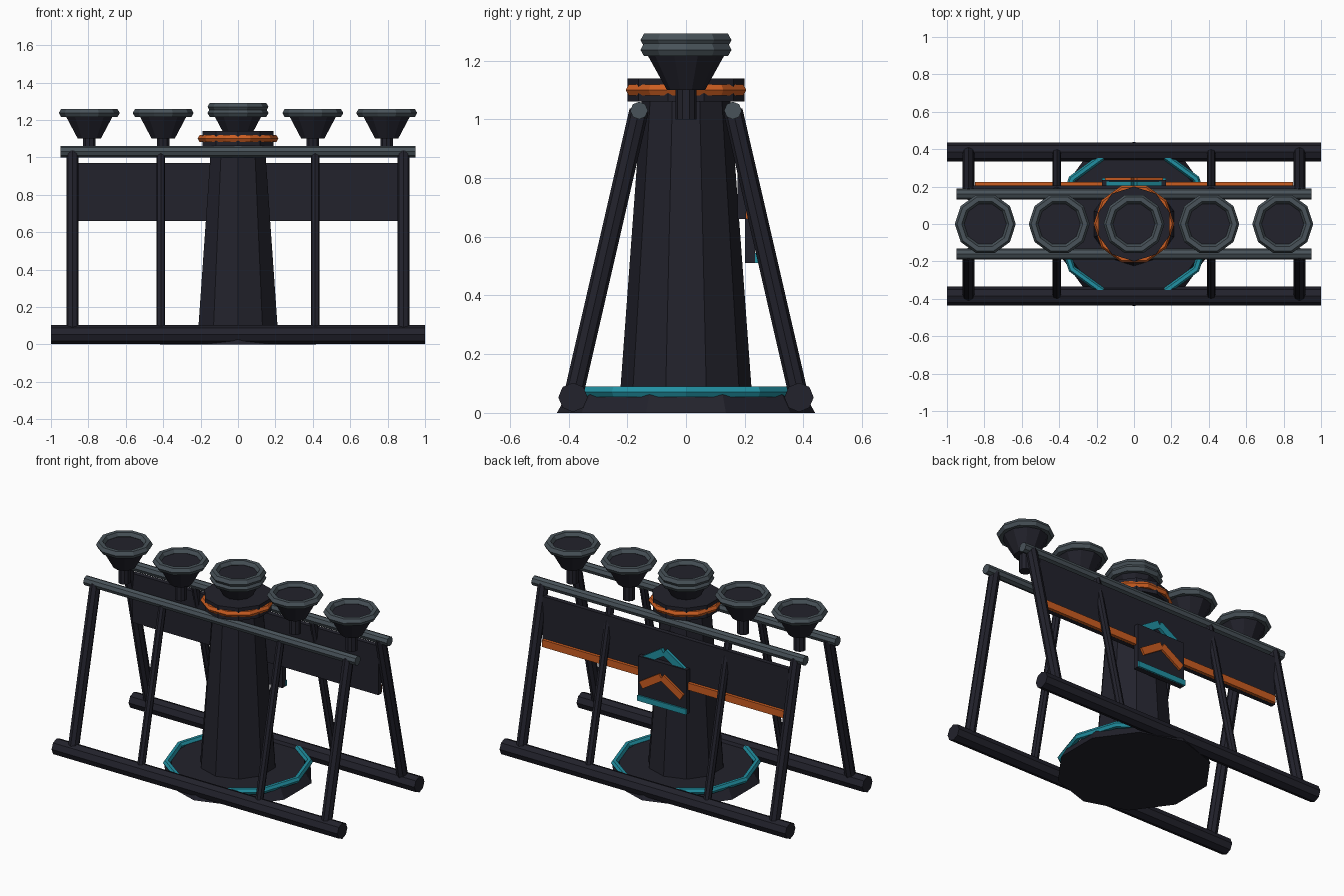
import bpy, math
from mathutils import Vector

cube = bpy.data.objects.get("Cube")
if cube:
    bpy.data.objects.remove(cube, do_unlink=True)


def material(name, rgb):
    m = bpy.data.materials.new(name)
    m.use_nodes = True
    m.diffuse_color = (*rgb, 1)
    m.node_tree.nodes["Principled BSDF"].inputs["Base Color"].default_value = (*rgb, 1)
    return m


DARK = material("dark navy", (0.016, 0.016, 0.025))
GREY = material("steel grey", (0.065, 0.085, 0.1))
ORANGE = material("orange", (0.6, 0.11, 0.015))
TEAL = material("teal", (0.015, 0.28, 0.36))
SIDES = 10


def finish(name, mat):
    ob = bpy.context.object
    ob.name = name
    ob.data.materials.append(mat)
    return ob


def cone(name, mat, r1, r2, z1, z2, x=0):
    bpy.ops.mesh.primitive_cone_add(vertices=SIDES, radius1=r1, radius2=r2,
                                    depth=z2 - z1, location=(x, 0, (z1 + z2) / 2))
    return finish(name, mat)


def ring(name, mat, major, minor, z, x=0):
    bpy.ops.mesh.primitive_torus_add(major_segments=SIDES, minor_segments=6,
                                     major_radius=major, minor_radius=minor,
                                     location=(x, 0, z))
    return finish(name, mat)


def tube(name, mat, start, end, r):
    a, b = Vector(start), Vector(end)
    bpy.ops.mesh.primitive_cylinder_add(vertices=8, radius=r, depth=(b - a).length,
                                        location=(a + b) / 2)
    bpy.context.object.rotation_euler = (b - a).to_track_quat("Z", "Y").to_euler()
    return finish(name, mat)


def box(name, mat, size, centre, tilt=0):
    bpy.ops.mesh.primitive_cube_add(size=1, location=centre, rotation=(0, tilt, 0))
    bpy.context.object.scale = size
    return finish(name, mat)


# Central tower on its round foot
cone("foot_disc", DARK, 0.44, 0.4, 0, 0.07)
ring("foot_ring", TEAL, 0.41, 0.02, 0.072)
cone("tower", DARK, 0.225, 0.15, 0.06, 1.08)
cone("tower_collar", DARK, 0.2, 0.2, 1.06, 1.14)
ring("collar_ring", ORANGE, 0.195, 0.021, 1.1)

# Frame: ground rails, top rails and leaning legs, front and back
for side, label in ((-1, "front"), (1, "back")):
    low, high = side * 0.385, side * 0.16
    tube(label + "_ground_rail", DARK, (-1, low, 0.053), (1, low, 0.053), 0.05)
    tube(label + "_top_rail", GREY, (-0.95, high, 1.03), (0.95, high, 1.03), 0.03)
    for x, r in ((-0.885, 0.033), (-0.413, 0.024), (0.413, 0.024), (0.885, 0.033)):
        tube(label + "_leg", DARK, (x, low, 0.053), (x, high, 1.03), r)

# Row of cups, the middle one with a second rim
for x in (-0.795, -0.4, 0, 0.4, 0.795):
    cone("cup_stem", DARK, 0.036, 0.036, 1.0, 1.12, x)
    cone("cup_bowl", DARK, 0.065, 0.14, 1.1, 1.235, x)
    ring("cup_rim", GREY, 0.138, 0.025, 1.237, x)
ring("middle_cup_upper_rim", GREY, 0.138, 0.025, 1.27)
cone("middle_cup_filling", DARK, 0.13, 0.13, 1.22, 1.268)

# Back panel with its stripe
box("back_panel", DARK, (1.72, 0.03, 0.31), (0, 0.19, 0.815))
box("panel_stripe", ORANGE, (1.7, 0.02, 0.045), (0, 0.214, 0.683))

# Badge plate with two chevrons and a lower trim
box("badge_plate", DARK, (0.34, 0.035, 0.28), (0, 0.218, 0.65))
box("badge_trim", TEAL, (0.34, 0.012, 0.035), (0, 0.239, 0.528))
for side in (-1, 1):
    tilt = side * math.radians(32)
    box("orange_chevron_arm", ORANGE, (0.165, 0.025, 0.045), (side * 0.073, 0.236, 0.66), tilt)
    box("teal_chevron_arm", TEAL, (0.165, 0.02, 0.045), (side * 0.073, 0.216, 0.81), tilt)
